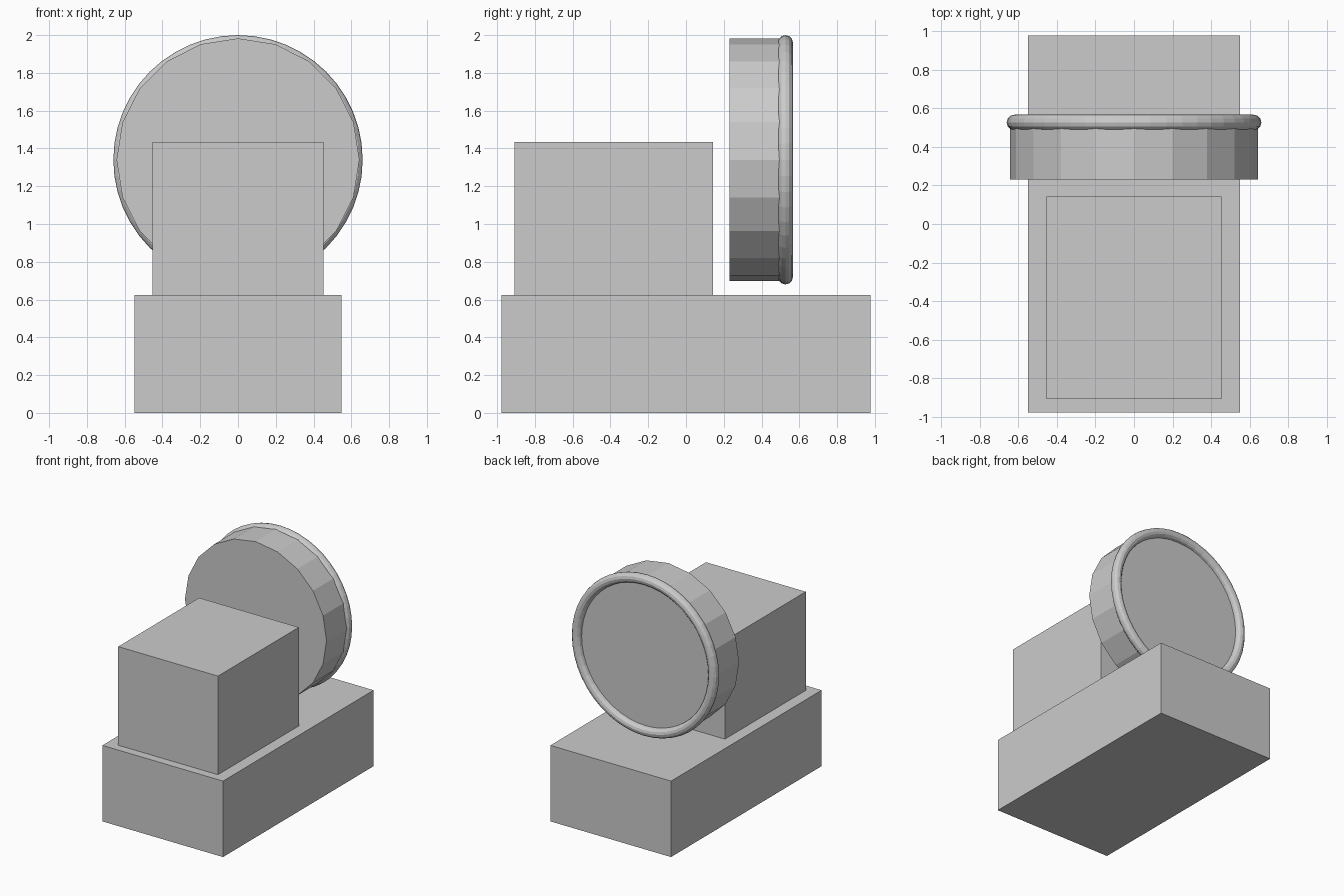
import bpy
from math import radians

if "Cube" in bpy.data.objects:
    bpy.data.objects.remove(bpy.data.objects["Cube"])


def box(name, x, y, z):
    """Box from (min, max) ranges on each axis."""
    loc = [(a + b) / 2 for a, b in (x, y, z)]
    bpy.ops.mesh.primitive_cube_add(size=1, location=loc)
    ob = bpy.context.object
    ob.name = name
    ob.scale = [b - a for a, b in (x, y, z)]
    bpy.ops.object.transform_apply(location=False, rotation=False, scale=True)
    return ob


WHEEL_Z = 1.34
FACE_Y = (0.23, 0.525)

# Base slab and the block standing on its front part
box("base", (-0.548, 0.548), (-0.977, 0.977), (0, 0.624))
box("upper_block", (-0.453, 0.453), (-0.907, 0.142), (0.624, 1.434))

# Upright 20-sided drum, facing front to back
bpy.ops.mesh.primitive_cylinder_add(
    vertices=20, radius=0.643, depth=FACE_Y[1] - FACE_Y[0],
    location=(0, sum(FACE_Y) / 2, WHEEL_Z), rotation=(radians(90), 0, 0))
bpy.context.object.name = "drum"

# Rounded rim around the back of the drum
bpy.ops.mesh.primitive_torus_add(
    major_radius=0.62, minor_radius=0.04, major_segments=48, minor_segments=12,
    location=(0, 0.526, WHEEL_Z), rotation=(radians(90), 0, 0))
bpy.context.object.name = "drum_rim"
